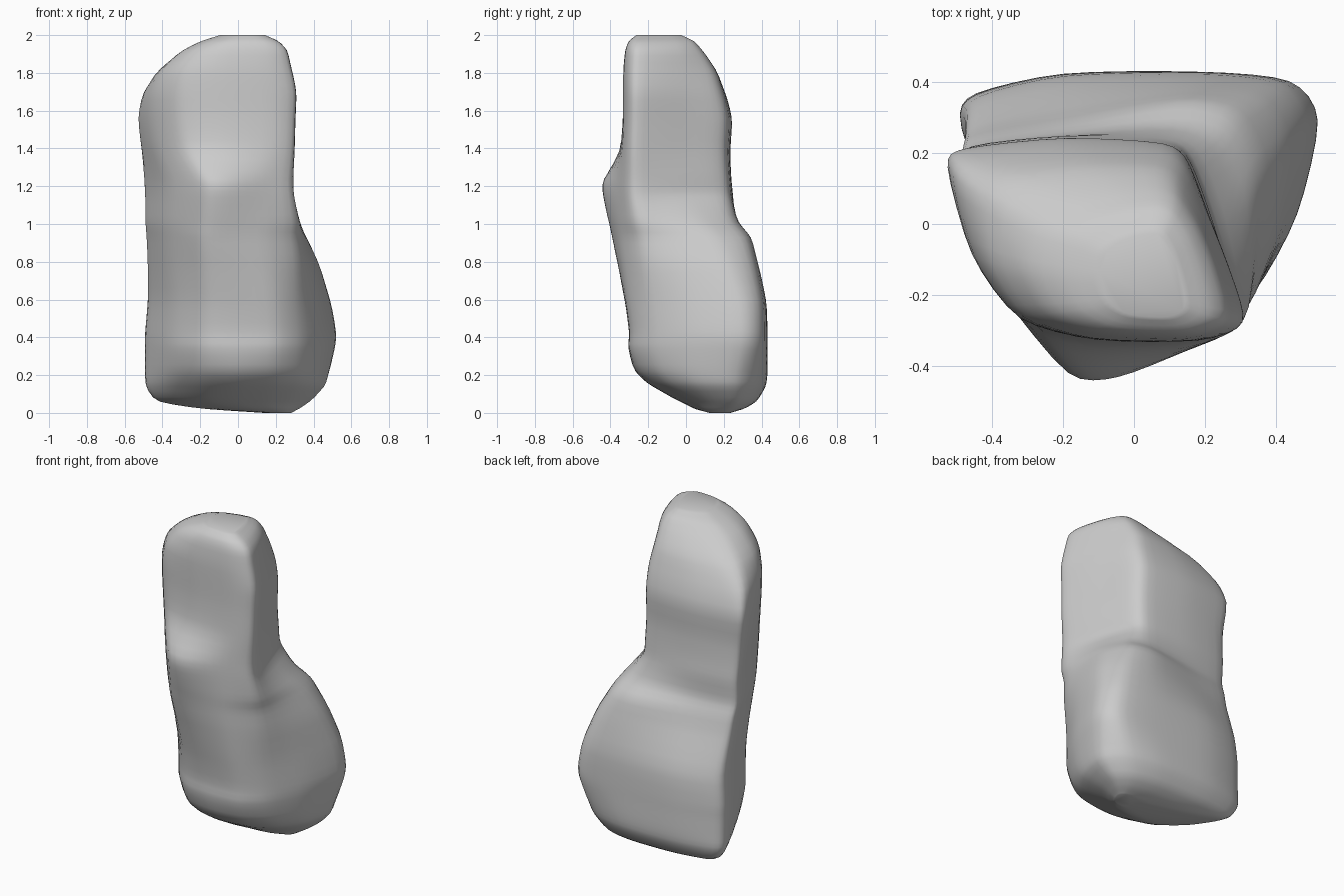
import bpy
import bmesh
from mathutils import Vector

if "Cube" in bpy.data.objects:
    bpy.data.objects.remove(bpy.data.objects["Cube"])

# Cross-section outlines at key heights, clockwise from the front-right corner
CAP = [(.26, -.27), (.15, -.32), (-.10, -.31), (-.24, -.25), (-.30, -.13), (-.27, -.01),
       (-.16, .05), (-.04, .08), (.06, .09), (.12, .07), (.18, -.01), (.23, -.13)]
COLUMN = [(.30, -.28), (.18, -.33), (-.10, -.33), (-.32, -.27), (-.46, -.08), (-.53, .17),
          (-.48, .22), (-.20, .25), (.08, .235), (.15, .18), (.21, .02), (.27, -.15)]
BULGE = [(.29, -.29), (.14, -.36), (-.05, -.43), (-.19, -.42), (-.37, -.19), (-.49, .14),
         (-.47, .215), (-.20, .245), (.09, .235), (.16, .18), (.22, .02), (.27, -.15)]
SHOULDER = [(.33, -.24), (.16, -.34), (-.05, -.375), (-.20, -.35), (-.37, -.12), (-.475, .18),
            (-.45, .245), (-.20, .29), (.14, .36), (.32, .33), (.40, .18), (.38, -.05)]
BASE = [(.34, -.19), (.20, -.29), (0, -.30), (-.18, -.27), (-.35, -.09), (-.49, .28),
        (-.45, .37), (-.20, .43), (.20, .435), (.44, .41), (.52, .30), (.46, .03)]
FOOT = [(.34, -.17), (.20, -.27), (0, -.30), (-.18, -.24), (-.36, -.02), (-.49, .28),
        (-.45, .37), (-.20, .43), (.16, .435), (.37, .38), (.48, .24), (.44, .0)]
KEYS = [(0, FOOT), (.14, FOOT), (.36, BASE), (.56, BASE), (.9, SHOULDER), (1.12, BULGE),
        (1.24, BULGE), (1.42, COLUMN), (1.62, COLUMN), (1.93, CAP), (2.1, CAP)]

# Silhouette: z, min x, max x, min y, max y
EXTENTS = [
    (0.00, .16, .28, .13, .23), (0.02, -.16, .32, .05, .30),
    (0.06, -.42, .38, -.03, .37), (0.14, -.485, .46, -.18, .42),
    (0.22, -.49, .485, -.27, .43), (0.34, -.49, .515, -.305, .43),
    (0.43, -.49, .522, -.30, .43), (0.60, -.475, .49, -.325, .425),
    (0.80, -.475, .425, -.365, .38), (0.93, -.48, .36, -.39, .345),
    (1.01, -.485, .33, -.405, .28), (1.14, -.485, .295, -.43, .25),
    (1.24, -.49, .29, -.43, .24), (1.39, -.51, .30, -.35, .235),
    (1.56, -.53, .305, -.33, .245), (1.70, -.50, .31, -.33, .205),
    (1.82, -.41, .285, -.33, .155), (1.92, -.29, .26, -.32, .085),
    (1.97, -.19, .21, -.30, .04), (2.00, -.09, .14, -.26, -.03),
]


def ring(z, x0, x1, y0, y1):
    """Blend the key outlines at this height and fit them to the silhouette."""
    for (za, a), (zb, b) in zip(KEYS, KEYS[1:]):
        if za <= z <= zb:
            t = (z - za) / (zb - za)
            pts = [Vector(p).lerp(Vector(q), t) for p, q in zip(a, b)]
            break
    xs, ys = [p.x for p in pts], [p.y for p in pts]
    fit = lambda v, vs, lo, hi: lo + (v - min(vs)) / (max(vs) - min(vs)) * (hi - lo)
    return [Vector((fit(p.x, xs, x0, x1), fit(p.y, ys, y0, y1), z)) for p in pts]


def spline(pts, steps, closed):
    """Smooth curve passing through all points."""
    n = len(pts)
    get = (lambda i: pts[i % n]) if closed else (lambda i: pts[max(0, min(n - 1, i))])
    out = []
    for i in range(n if closed else n - 1):
        a, b, c, d = (get(i + k) for k in (-1, 0, 1, 2))
        for s in range(steps):
            t = s / steps
            m0, m1 = (c - a) * .36, (d - b) * .36
            out.append(b * (2*t**3 - 3*t**2 + 1) + m0 * (t**3 - 2*t**2 + t)
                       + c * (3*t**2 - 2*t**3) + m1 * (t**3 - t**2))
    if not closed:
        out.append(pts[-1].copy())
    return out


# Loft: smooth around each ring, then smooth up each column
rings = [spline(ring(*e), 4, True) for e in EXTENTS]
columns = [spline(list(c), 3, False) for c in zip(*rings)]

bm = bmesh.new()
grid = [[bm.verts.new(p) for p in col] for col in columns]
for a, b in zip(grid, grid[1:] + grid[:1]):
    for j in range(len(a) - 1):
        bm.faces.new((a[j], b[j], b[j + 1], a[j + 1]))
for end in (0, -1):
    bm.faces.new([col[end] for col in grid])
# Weathered surface: soften the hard steps slightly
for _ in range(2):
    bmesh.ops.smooth_vert(bm, verts=bm.verts, factor=.4,
                          use_axis_x=True, use_axis_y=True, use_axis_z=False)
bmesh.ops.recalc_face_normals(bm, faces=bm.faces)
for f in bm.faces:
    f.smooth = True
for v in bm.verts:
    v.co.z = max(0, min(2, v.co.z))

# Standing boulder
mesh = bpy.data.meshes.new("standing_rock")
bm.to_mesh(mesh)
bm.free()
rock = bpy.data.objects.new("standing_rock", mesh)
bpy.context.collection.objects.link(rock)
